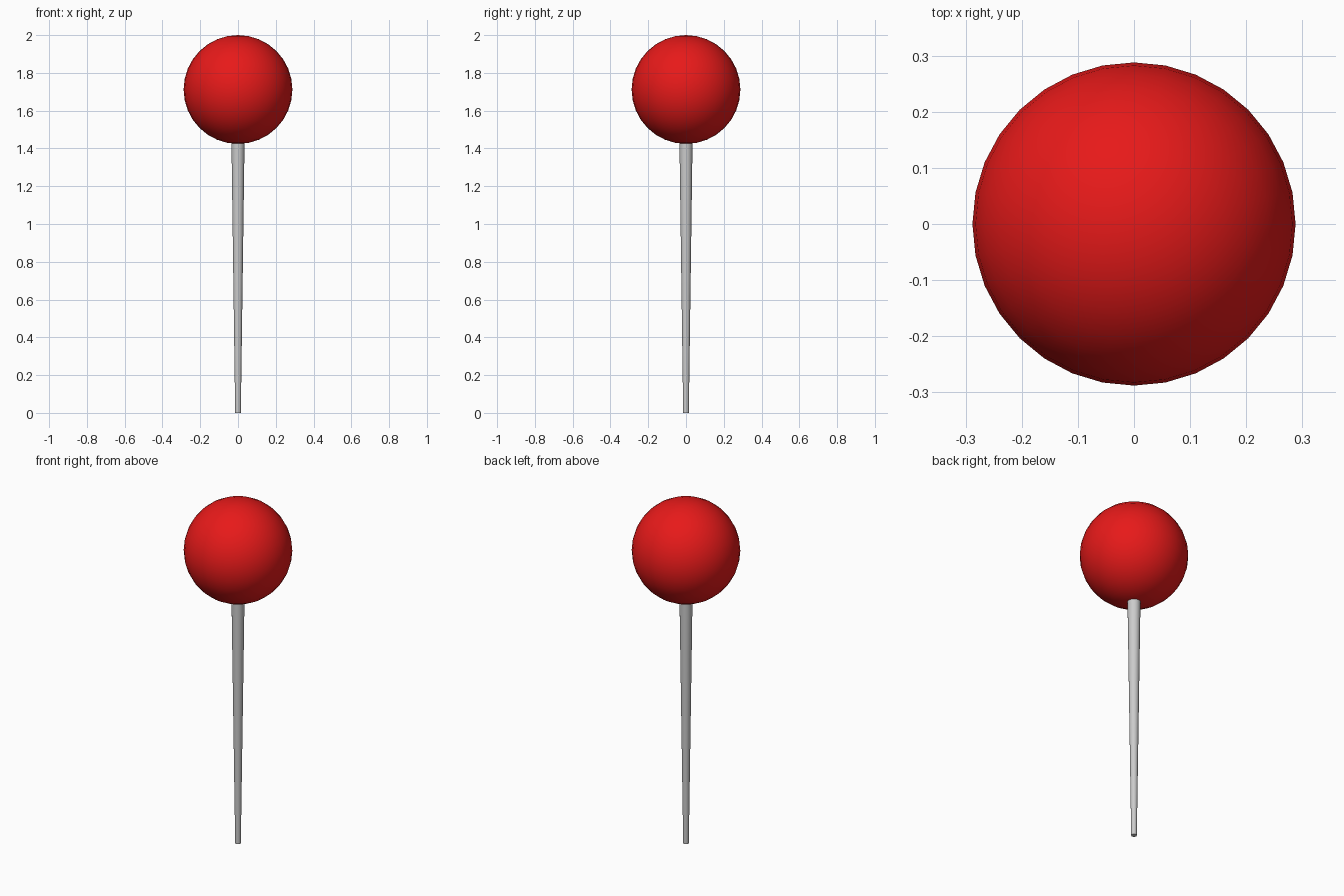
import bpy
import math

if "Cube" in bpy.data.objects:
    bpy.data.objects.remove(bpy.data.objects["Cube"])

HEAD_R = 0.288
HEAD_Z = 2.0 - HEAD_R
SHAFT_TOP = 1.46


def finish(name):
    ob = bpy.context.object
    ob.name = name
    bpy.ops.object.shade_smooth_by_angle(angle=math.radians(40))
    return ob


# Round red head
bpy.ops.mesh.primitive_uv_sphere_add(segments=32, ring_count=16, radius=HEAD_R,
                                     location=(0, 0, HEAD_Z))
head = finish("pin_head")
red = bpy.data.materials.new("red")
red.diffuse_color = (0.8, 0.01, 0.01, 1)
red.use_nodes = True
red.node_tree.nodes["Principled BSDF"].inputs["Base Color"].default_value = red.diffuse_color
head.data.materials.append(red)

# Tapered shaft with a small blunt tip, its top buried in the head
bpy.ops.mesh.primitive_cone_add(vertices=32, radius1=0.015, radius2=0.035,
                                depth=SHAFT_TOP, location=(0, 0, SHAFT_TOP / 2))
finish("pin_shaft")
